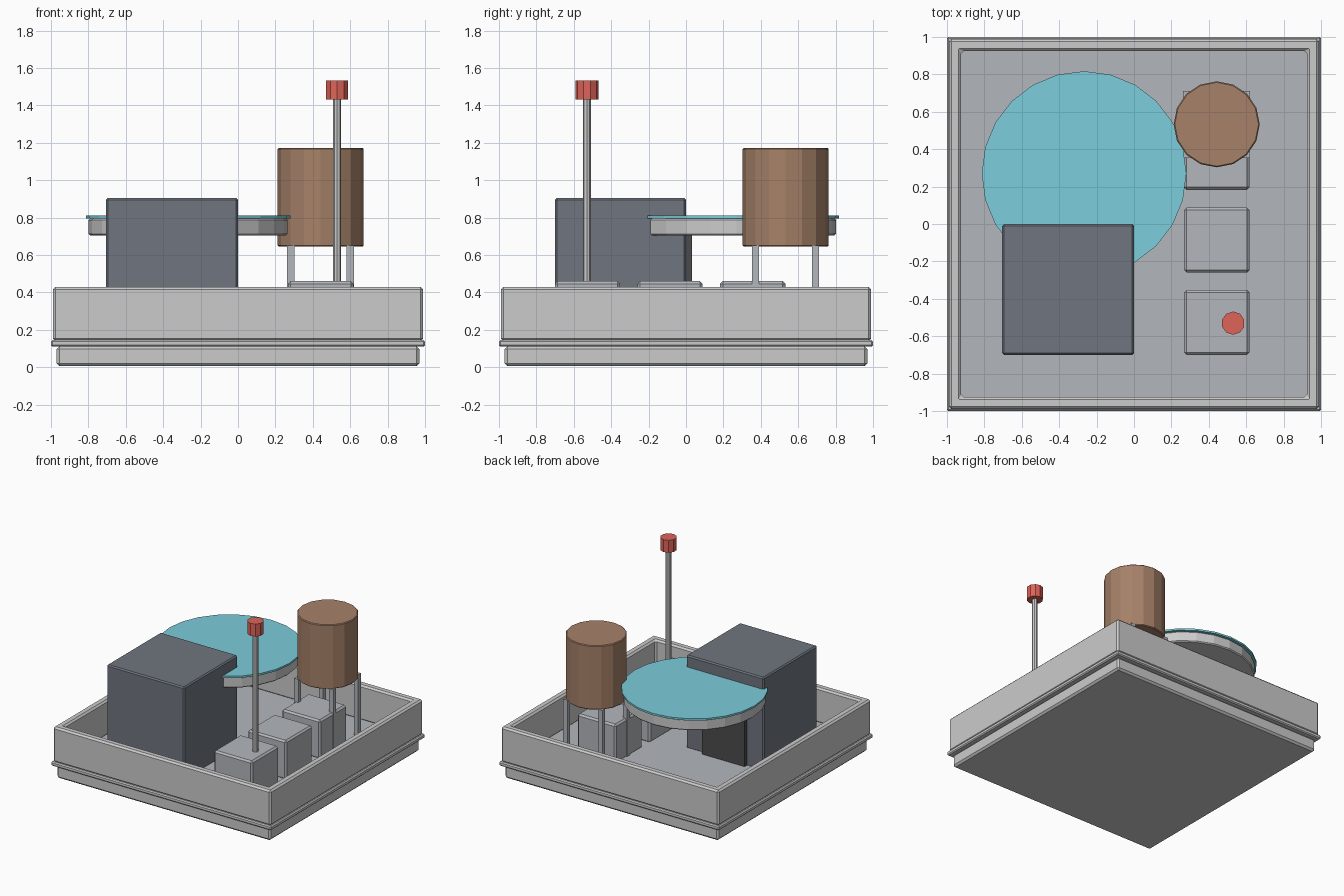
import bpy, bmesh
from math import pi

if "Cube" in bpy.data.objects:
    bpy.data.objects.remove(bpy.data.objects["Cube"])


def material(name, rgb):
    m = bpy.data.materials.new(name)
    m.diffuse_color = (*rgb, 1)
    m.use_nodes = True
    m.node_tree.nodes["Principled BSDF"].inputs["Base Color"].default_value = m.diffuse_color
    return m


SLATE = material("slate", (0.16, 0.18, 0.215))
PALE = material("pale_grey", (0.45, 0.47, 0.50))
DARK = material("dark_grey", (0.07, 0.07, 0.075))
CYAN = material("cyan", (0.20, 0.61, 0.71))
BROWN = material("brown", (0.38, 0.22, 0.14))
RED = material("red", (0.73, 0.127, 0.098))


def finish(name, bm, mat=None, bevel=0):
    bmesh.ops.recalc_face_normals(bm, faces=bm.faces)
    me = bpy.data.meshes.new(name)
    bm.to_mesh(me)
    bm.free()
    ob = bpy.data.objects.new(name, me)
    bpy.context.collection.objects.link(ob)
    if mat:
        me.materials.append(mat)
    if bevel:
        b = ob.modifiers.new("bevel", 'BEVEL')
        b.width = bevel
        b.segments = 1
    return ob


def box(name, x0, x1, y0, y1, z0, z1, mat=None, bevel=0):
    bm = bmesh.new()
    bmesh.ops.create_cube(bm, size=1)
    bmesh.ops.scale(bm, verts=bm.verts, vec=(x1 - x0, y1 - y0, z1 - z0))
    bmesh.ops.translate(bm, verts=bm.verts,
                        vec=((x0 + x1) / 2, (y0 + y1) / 2, (z0 + z1) / 2))
    return finish(name, bm, mat, bevel)


def cyl(name, x, y, r, z0, z1, sides, mat=None, bevel=0):
    bm = bmesh.new()
    bmesh.ops.create_cone(bm, cap_ends=True, segments=sides,
                          radius1=r, radius2=r, depth=z1 - z0)
    bmesh.ops.translate(bm, verts=bm.verts, vec=(x, y, (z0 + z1) / 2))
    return finish(name, bm, mat, bevel)


def square_ring(name, profile, bevel):
    """Sweep a closed (half width, height) profile around a square."""
    bm = bmesh.new()
    loops = [[bm.verts.new((sx * h, sy * h, z))
              for sx, sy in ((-1, -1), (1, -1), (1, 1), (-1, 1))]
             for h, z in profile]
    for a, b in zip(loops, loops[1:] + loops[:1]):
        for i in range(4):
            j = (i + 1) % 4
            bm.faces.new((a[i], a[j], b[j], b[i]))
    return finish(name, bm, None, bevel)


# base slab, flange, parapet and roof floor
box("base_slab", -0.97, 0.97, -0.97, 0.97, 0.005, 0.112, bevel=0.015)
box("flange", -1, 1, -1, 1, 0.11, 0.145, bevel=0.008)
square_ring("parapet_wall", [(0.99, 0.14), (0.99, 0.43), (0.925, 0.43), (0.925, 0.14)], 0.014)
box("roof_floor", -0.93, 0.93, -0.93, 0.93, 0.125, 0.148, PALE)

# stair hut with its door
box("hut", -0.705, 0, -0.70, 0, 0.14, 0.905, SLATE, 0.01)
box("hut_door", -0.555, -0.17, -0.04, 0.032, 0.14, 0.72, DARK)

# three vent boxes in a row
for i, y in enumerate((-0.70, -0.26, 0.183)):
    box(f"vent_box_{i + 1}", 0.268, 0.618, y, y + 0.348, 0.14, 0.46, PALE, 0.014)

# round platform with coloured top
cyl("platform", -0.267, 0.27, 0.532, 0.705, 0.795, 24, None, 0.008)
cyl("platform_top", -0.267, 0.27, 0.547, 0.795, 0.81, 24, CYAN)

# water tank on four legs
cyl("water_tank", 0.442, 0.533, 0.23, 0.645, 1.172, 16, BROWN, 0.006)
for i, x in enumerate((0.282, 0.60)):
    for j, y in enumerate((0.372, 0.692)):
        box(f"tank_leg_{i * 2 + j + 1}", x - 0.019, x + 0.019, y - 0.019, y + 0.019,
            0.14, 0.65, PALE)

# mast with warning light
cyl("mast", 0.53, -0.53, 0.021, 0.44, 1.44, 8)
cyl("warning_light", 0.53, -0.53, 0.062, 1.43, 1.532, 10, RED)
